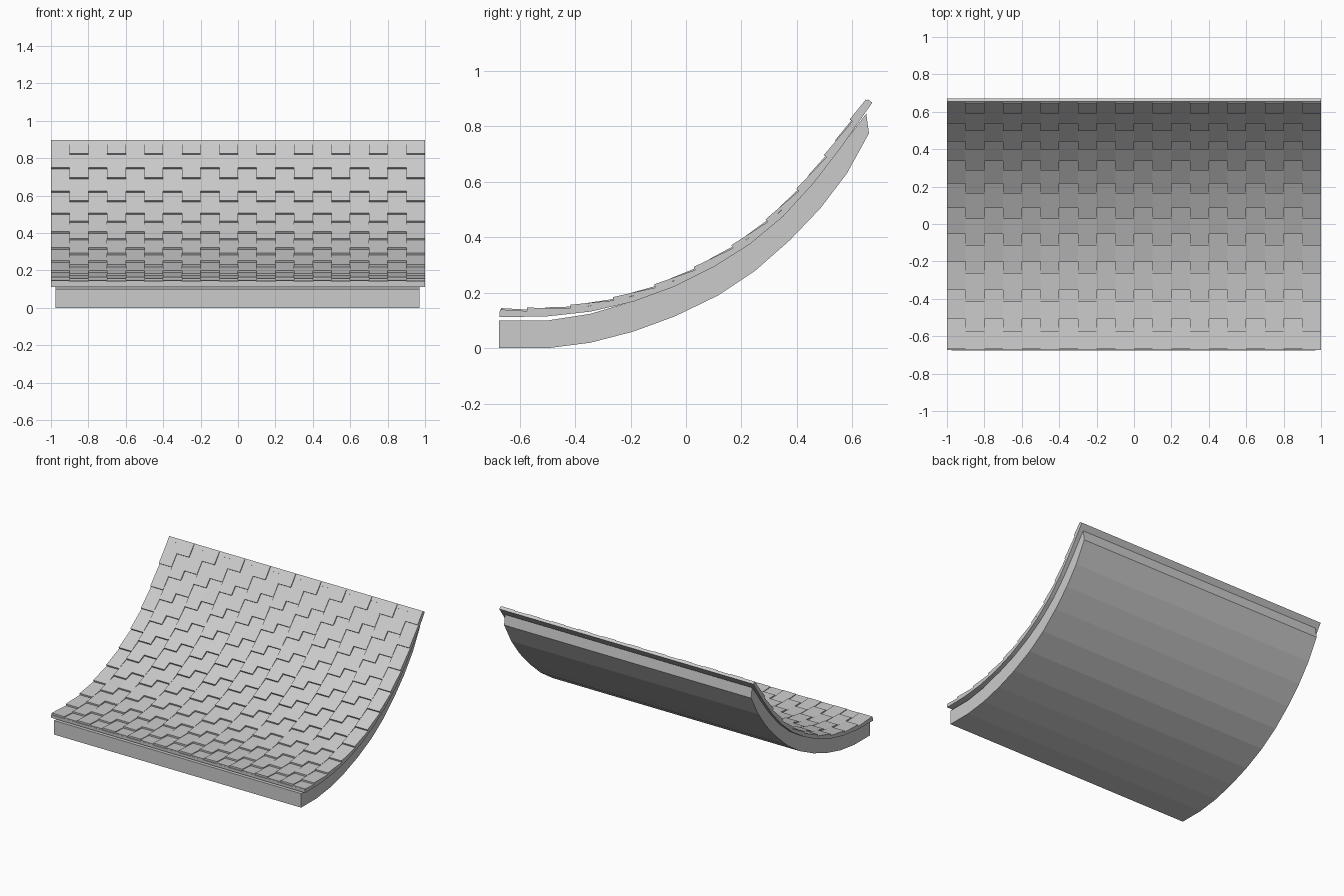
import bpy, bmesh
from mathutils import Vector

if "Cube" in bpy.data.objects:
    bpy.data.objects.remove(bpy.data.objects["Cube"])

# underside of the curved roof sheet (y, z), lowest point first
CURVE = [Vector(p) for p in [(-.672, .112), (-.5, .115), (-.345, .132), (-.19, .168),
         (-.04, .223), (.10, .293), (.23, .375), (.35, .475), (.46, .595),
         (.56, .725), (.672, .886)]]
# underside of the supporting slab
UNDER = [(-.675, 0), (-.5, 0), (-.345, .02), (-.19, .06), (-.04, .115), (.115, .19),
         (.25, .28), (.375, .39), (.485, .505), (.58, .63), (.66, .775)]
SHEET, LIP, PITCH = .02, .012, .16


def normals(pts):
    out = []
    for i in range(len(pts)):
        d = (pts[min(i + 1, len(pts) - 1)] - pts[max(i - 1, 0)]).normalized()
        out.append(Vector((-d.y, d.x)))
    return out


NORM = normals(CURVE)
LENGTH = sum((b - a).length for a, b in zip(CURVE, CURVE[1:]))


def at(s, h):
    """Point at distance s down from the top edge, raised h above the underside."""
    n = len(CURVE) - 1
    for i in range(n, 0, -1):
        seg = (CURVE[i - 1] - CURVE[i]).length
        if s <= seg or i == 1:
            t = min(s / seg, 1)
            return CURVE[i].lerp(CURVE[i - 1], t) + NORM[i].lerp(NORM[i - 1], t).normalized() * h
        s -= seg


def strip(bm, low, high, x0, x1):
    """Solid between two matching profiles, extruded along x."""
    rings = [[bm.verts.new((x, p[0], p[1])) for x, p in
              ((x0, a), (x1, a), (x1, b), (x0, b))] for a, b in zip(low, high)]
    for r, q in zip(rings, rings[1:]):
        for k in range(4):
            bm.faces.new((r[k], r[(k + 1) % 4], q[(k + 1) % 4], q[k]))
    bm.faces.new(rings[0])
    bm.faces.new(rings[-1])


def finish(bm, name):
    bmesh.ops.recalc_face_normals(bm, faces=bm.faces)
    me = bpy.data.meshes.new(name)
    bm.to_mesh(me)
    bm.free()
    ob = bpy.data.objects.new(name, me)
    bpy.context.collection.objects.link(ob)


# supporting slab, tucked against the sheet
bm = bmesh.new()
top = [(-.675, .10), (-.5, .10), (-.345, .124)] + [
    tuple(c + n * .002) for c, n in zip(CURVE[3:10], NORM[3:10])] + [(.65, .846)]
strip(bm, UNDER, top, -.975, .97)
finish(bm, "support_slab")

# thin curved sheet
bm = bmesh.new()
strip(bm, CURVE, [c + n * SHEET for c, n in zip(CURVE, NORM)], -1, 1)
finish(bm, "roof_sheet")

# staggered wedge tiles, thick at the lower lip
bm = bmesh.new()
for col in range(20):
    x0 = -1 + col * .1
    lip = .19 if col % 2 == 0 else .097
    while lip - PITCH < LENGTH - .03:
        s0, s1 = max(lip - PITCH, .005), min(lip, LENGTH - .001)
        hs = [SHEET + LIP * max(0, (s - lip + PITCH) / PITCH) + .0005 for s in (s0, s1)]
        strip(bm, [at(s0, SHEET - .004), at(s1, SHEET - .004)],
              [at(s0, hs[0]), at(s1, hs[1])], x0, x0 + .1)
        lip += PITCH
    if col % 2 == 0:  # top course of the even columns
        strip(bm, [at(.005, SHEET - .004), at(.03, SHEET - .004)],
              [at(.005, SHEET + .0005), at(.03, SHEET + LIP * .19)], x0, x0 + .1)
finish(bm, "roof_tiles")
